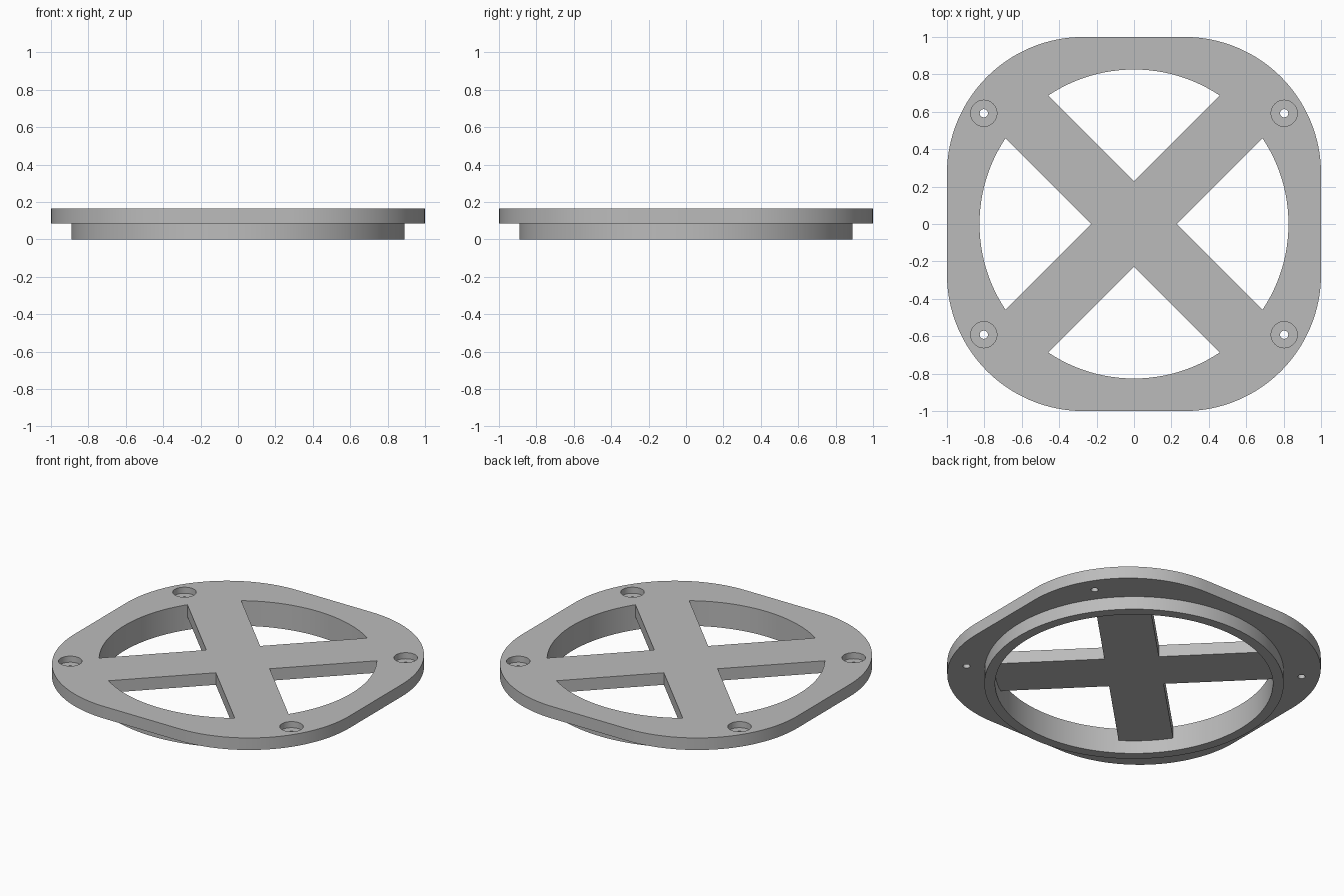
import bpy
import bmesh
from math import cos, sin, pi, radians

cube = bpy.data.objects.get("Cube")
if cube:
    bpy.data.objects.remove(cube, do_unlink=True)

TOP, STEP = 0.165, 0.086        # plate top and underside
CORNER = 0.73                   # plate corner radius
RING_OUT, RING_IN = 0.89, 0.826
ARM = 0.325                     # width of a cross arm
HOLE_X, HOLE_Y = 0.803, 0.592

grey = bpy.data.materials.new("light_grey")
grey.use_nodes = True
grey.diffuse_color = (0.5, 0.5, 0.5, 1)
grey.node_tree.nodes["Principled BSDF"].inputs["Base Color"].default_value = (0.5, 0.5, 0.5, 1)


def prism(name, points, low, high):
    """Extrude a flat outline from low to high."""
    bm = bmesh.new()
    face = bm.faces.new([bm.verts.new((x, y, low)) for x, y in points])
    top = bmesh.ops.extrude_face_region(bm, geom=[face])["geom"]
    bmesh.ops.translate(bm, vec=(0, 0, high - low),
                        verts=[v for v in top if isinstance(v, bmesh.types.BMVert)])
    bmesh.ops.recalc_face_normals(bm, faces=bm.faces)
    mesh = bpy.data.meshes.new(name)
    bm.to_mesh(mesh)
    bm.free()
    mesh.materials.append(grey)
    obj = bpy.data.objects.new(name, mesh)
    bpy.context.collection.objects.link(obj)
    return obj


def circle(radius, count, cx=0, cy=0):
    return [(cx + radius * cos(2 * pi * i / count), cy + radius * sin(2 * pi * i / count))
            for i in range(count)]


def rounded_square(half, radius, steps):
    c, points = half - radius, []
    for k, (sx, sy) in enumerate(((1, 1), (-1, 1), (-1, -1), (1, -1))):
        for i in range(steps + 1):
            a = pi / 2 * (k + i / steps)
            points.append((sx * c + radius * cos(a), sy * c + radius * sin(a)))
    return points


def combine(target, other, operation):
    """Apply a boolean and discard the tool object."""
    mod = target.modifiers.new("combine", 'BOOLEAN')
    mod.operation, mod.object, mod.solver = operation, other, 'EXACT'
    bpy.context.view_layer.objects.active = target
    bpy.ops.object.modifier_apply(modifier=mod.name)
    bpy.data.objects.remove(other, do_unlink=True)


# Rounded plate with a round locating rim below
cover = prism("vent_cover", rounded_square(1, CORNER, 32), STEP, TOP)
combine(cover, prism("rim", circle(RING_OUT, 128), 0, STEP + 0.03), 'UNION')

# Round opening, less the diagonal cross arms that stay in the plate
opening = prism("opening_cutter", circle(RING_IN, 128), -0.1, 0.3)
for angle in (45, 135):
    c, s = cos(radians(angle)), sin(radians(angle))
    bar = [(x * c - y * s, x * s + y * c) for x, y in
           ((-1, -ARM / 2), (1, -ARM / 2), (1, ARM / 2), (-1, ARM / 2))]
    combine(opening, prism("arm_cutter", bar, STEP, 0.4), 'DIFFERENCE')
combine(cover, opening, 'DIFFERENCE')

# Counterbored screw holes
for sx in (-1, 1):
    for sy in (-1, 1):
        x, y = sx * HOLE_X, sy * HOLE_Y
        combine(cover, prism("bore_cutter", circle(0.07, 40, x, y), 0.125, 0.3), 'DIFFERENCE')
        combine(cover, prism("screw_cutter", circle(0.022, 24, x, y), -0.1, 0.3), 'DIFFERENCE')

bpy.ops.object.select_all(action='DESELECT')
cover.select_set(True)
bpy.context.view_layer.objects.active = cover
bpy.ops.object.shade_smooth_by_angle(angle=radians(30))
